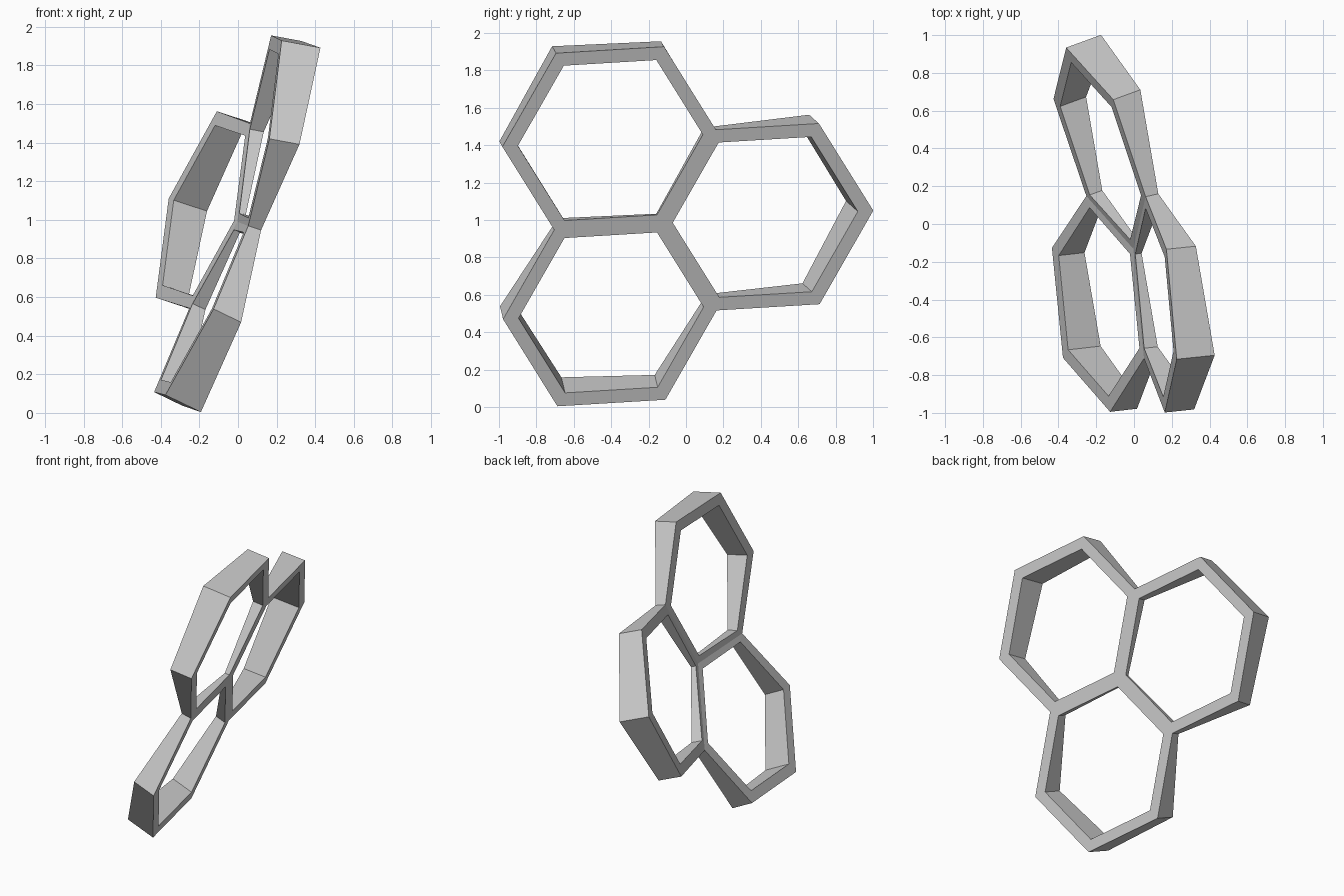
import bpy, bmesh
from math import cos, sin, pi, sqrt
from mathutils import Vector

cube = bpy.data.objects.get("Cube")
if cube:
    bpy.data.objects.remove(cube)

# Flat grey material
grey = bpy.data.materials.new("light_grey")
grey.use_nodes = True
colour = (0.6, 0.6, 0.6, 1)
grey.diffuse_color = colour
grey.node_tree.nodes["Principled BSDF"].inputs["Base Color"].default_value = colour

# Plane of the flat face: centre joint and tilted axes
centre = Vector((0.02, -0.127, 0.982))
n = Vector((0.935, 0.18, -0.306)).normalized()
u = Vector((-0.168, 0.984, 0.059))
u = (u - n * u.dot(n)).normalized()
v = n.cross(u)

CELL, HOLE, RIM = 0.56, 0.503, 0.587    # hexagon sides: cell, opening, outer rim
SLOPE, THIN = 0.155, 0.025              # wedge slope, thickness at the centre


def polar(radius, angle):
    return Vector((radius * cos(angle), radius * sin(angle)))


def outline():
    """Outer hexagon: rim on the free sides, cell border on the shared sides."""
    along = Vector((0.5, sqrt(3) / 2))
    # the shared border starts at the centre joint and ends on the rim's side
    joint = along * RIM + Vector((-CELL, 0))
    mirrored = Vector((joint.x, -joint.y))
    return [polar(RIM, 0), polar(RIM, pi / 3), joint,
            Vector((-CELL, 0)), mirrored, polar(RIM, -pi / 3)]


def add_cell(bm, turn):
    """One wedge-shaped hexagonal frame, turned about the centre joint."""
    r = u * cos(turn) + v * sin(turn)
    s = n.cross(r)

    def pair(p, shared):
        reach = p.x + CELL
        flat = centre + r * reach + s * p.y
        lean = r * SLOPE
        if shared:
            bar = r * reach + s * p.y
            if bar.length > 0.001:
                bar.normalize()
                lean = bar * lean.dot(bar)
            else:
                lean = Vector()
        depth = THIN + SLOPE * reach
        return bm.verts.new(flat), bm.verts.new(flat - (n + lean) * depth)

    outer = [pair(p, i in (2, 3, 4)) for i, p in enumerate(outline())]
    inner = [pair(polar(HOLE, i * pi / 3), False) for i in range(6)]
    for i in range(6):
        j = (i + 1) % 6
        (a, a2), (b, b2), (c, c2), (d, d2) = outer[i], outer[j], inner[j], inner[i]
        bm.faces.new((a, b, c, d))
        bm.faces.new((d2, c2, b2, a2))
        bm.faces.new((d, c, c2, d2))
        if i not in (2, 3):             # shared sides stay open and are welded
            bm.faces.new((b, a, a2, b2))


# Three frames around one joint, welded together
bm = bmesh.new()
for k in range(3):
    add_cell(bm, k * 2 * pi / 3)
bmesh.ops.remove_doubles(bm, verts=bm.verts, dist=0.002)
bmesh.ops.recalc_face_normals(bm, faces=bm.faces)
mesh = bpy.data.meshes.new("honeycomb_frame")
bm.to_mesh(mesh)
bm.free()
mesh.materials.append(grey)
frame = bpy.data.objects.new("honeycomb_frame", mesh)
bpy.context.collection.objects.link(frame)
